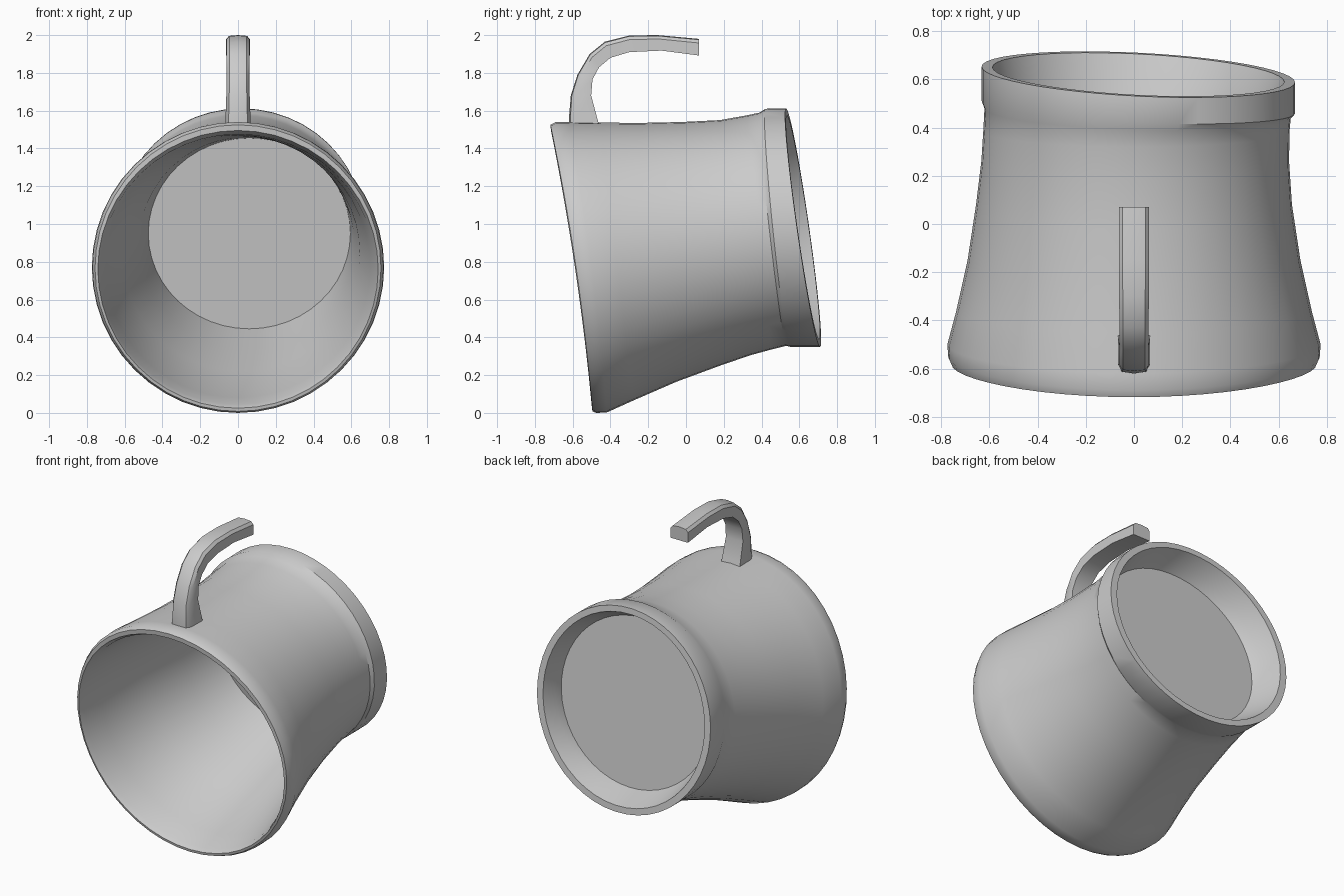
import bpy, bmesh, math

SEGS = 48


def loft(name, rings, angle):
    """Skin a list of closed point loops and cap both ends."""
    bm = bmesh.new()
    loops = [[bm.verts.new(p) for p in ring] for ring in rings]
    n = len(loops[0])
    for a, b in zip(loops, loops[1:]):
        for i in range(n):
            j = (i + 1) % n
            bm.faces.new((a[i], a[j], b[j], b[i]))
    bm.faces.new(loops[0])
    bm.faces.new(loops[-1])
    bmesh.ops.recalc_face_normals(bm, faces=bm.faces)
    mesh = bpy.data.meshes.new(name)
    bm.to_mesh(mesh)
    bm.free()
    obj = bpy.data.objects.new(name, mesh)
    bpy.context.collection.objects.link(obj)
    bpy.ops.object.select_all(action='DESELECT')
    obj.select_set(True)
    bpy.context.view_layer.objects.active = obj
    bpy.ops.object.shade_smooth_by_angle(angle=math.radians(angle))
    return obj


def tilted_ring(top_y, top_z, bot_y, bot_z, half_w, cx=0.0, skew=0.0, bow=0.0):
    """Ellipse through a top and a bottom point of the side profile."""
    pts = []
    for i in range(SEGS):
        t = 2 * math.pi * i / SEGS
        s, c = math.sin(t), math.cos(t)
        pts.append((cx + half_w * s,
                    (top_y + bot_y) / 2 + c * (top_y - bot_y) / 2
                    - skew * half_w * s + bow * s * s,
                    (top_z + bot_z) / 2 + c * (top_z - bot_z) / 2))
    return pts


# Mug: inside floor, cavity, front lip, outer wall, back foot ring, recess
cavity = [
    (0.365, 1.455, 0.51, 0.445, 0.535, 0.06, 0.03),
    (0.12, 1.46, 0.26, 0.335, 0.57, 0.045),
    (-0.20, 1.465, 0.00, 0.22, 0.63, 0.015),
    (-0.50, 1.47, -0.32, 0.08, 0.70),
    (-0.67, 1.475, -0.47, 0.045, 0.73, 0, 0, 0.02),
]
outside = [
    (-0.715, 1.495, -0.498, 0.025, 0.742, 0, 0, 0.02),
    (-0.718, 1.525, -0.495, 0.008, 0.757, 0, 0, 0.025),
    (-0.69, 1.54, -0.475, 0.0, 0.77, 0, 0, 0.03),
    (-0.62, 1.54, -0.42, 0.002, 0.774, 0, 0, 0.02),
    (-0.45, 1.537, -0.28, 0.065, 0.738),
    (-0.25, 1.535, -0.05, 0.165, 0.69),
    (-0.02, 1.54, 0.18, 0.25, 0.655),
    (0.18, 1.55, 0.34, 0.305, 0.638, 0.005),
    (0.32, 1.575, 0.45, 0.335, 0.635, 0.01),
    (0.39, 1.59, 0.53, 0.355, 0.635, 0.015, 0.03),
]
foot = [
    (0.42, 1.61, 0.55, 0.35, 0.65, 0.018, 0.04),
    (0.53, 1.612, 0.71, 0.35, 0.65, 0.018, 0.05),
    (0.535, 1.575, 0.705, 0.39, 0.605, 0.018, 0.05),
    (0.44, 1.53, 0.59, 0.42, 0.575, 0.025, 0.03),
    (0.385, 1.49, 0.53, 0.435, 0.555, 0.04, 0.03),
]
loft("mug_body", [tilted_ring(*r) for r in cavity + outside + foot], 35)

# Hooked handle: outer and inner side-profile points with half width
handle_path = [
    ((-0.62, 1.49), (-0.45, 1.49), 0.068),
    ((-0.62, 1.56), (-0.47, 1.56), 0.066),
    ((-0.61, 1.68), (-0.502, 1.68), 0.062),
    ((-0.575, 1.79), (-0.495, 1.765), 0.06),
    ((-0.51, 1.90), (-0.46, 1.83), 0.06),
    ((-0.43, 1.965), (-0.40, 1.88), 0.06),
    ((-0.30, 1.998), (-0.30, 1.91), 0.062),
    ((-0.15, 2.0), (-0.13, 1.918), 0.063),
    ((0.07, 1.98), (0.07, 1.892), 0.063),
]


def handle_section(outer, inner, w):
    # flat inside, straight sides, softly crowned outside
    shape = [(-1, 1.0), (-1, 0.25), (-0.75, 0.05), (0, 0.0),
             (0.75, 0.05), (1, 0.25), (1, 1.0)]
    return [(s * w, outer[0] + (inner[0] - outer[0]) * t,
             outer[1] + (inner[1] - outer[1]) * t) for s, t in shape]


loft("handle", [handle_section(*p) for p in handle_path], 40)
